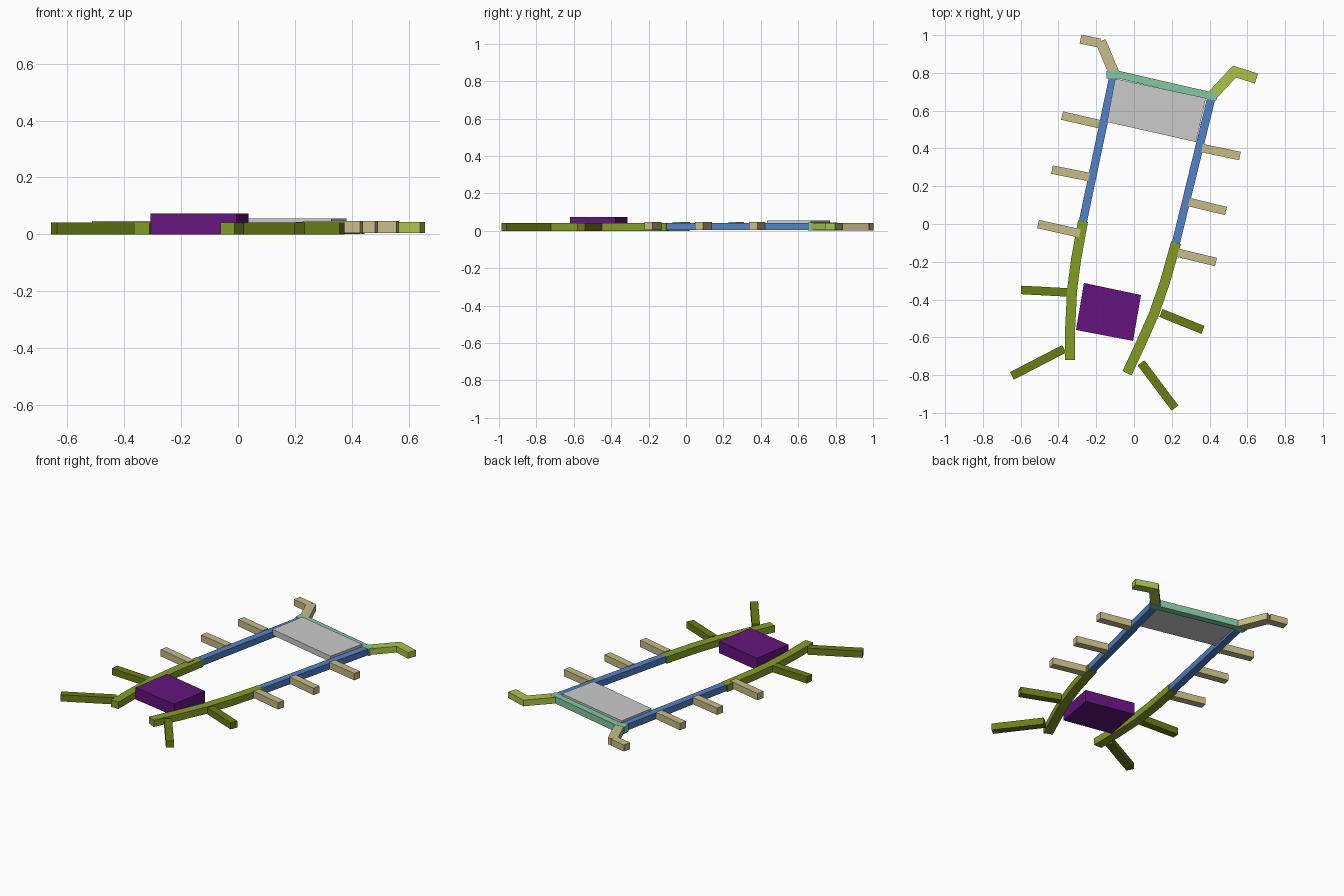
import bpy, bmesh
from mathutils import Vector

if "Cube" in bpy.data.objects:
    bpy.data.objects.remove(bpy.data.objects["Cube"])


def material(name, rgb):
    m = bpy.data.materials.new(name)
    m.diffuse_color = [(c / 255 / 12.92 if c < 11 else ((c / 255 + 0.055) / 1.055) ** 2.4) for c in rgb] + [1]
    m.use_nodes = True
    m.node_tree.nodes["Principled BSDF"].inputs["Base Color"].default_value = m.diffuse_color
    return m


BLUE = material("blue", (84, 130, 200))
OLIVE = material("olive", (132, 158, 36))
DARK = material("dark_olive", (106, 124, 20))
TAN = material("tan", (200, 188, 136))
TEAL = material("teal", (132, 200, 164))
LIME = material("lime", (172, 196, 76))
PURPLE = material("purple", (100, 20, 124))


def prism(name, outline, z0, z1, mat=None):
    """Extrude a flat outline from z0 to z1."""
    bm = bmesh.new()
    face = bm.faces.new([bm.verts.new((x, y, z0)) for x, y in outline])
    ext = bmesh.ops.extrude_face_region(bm, geom=[face])
    for v in ext["geom"]:
        if isinstance(v, bmesh.types.BMVert):
            v.co.z = z1
    bmesh.ops.recalc_face_normals(bm, faces=bm.faces)
    me = bpy.data.meshes.new(name)
    bm.to_mesh(me)
    bm.free()
    ob = bpy.data.objects.new(name, me)
    bpy.context.collection.objects.link(ob)
    if mat:
        me.materials.append(mat)
    return ob


def strip(name, path, width, z0, z1, mat):
    """Bar of constant width along a path, with mitred corners."""
    p = [Vector(q) for q in path]
    dirs = [(b - a).normalized() for a, b in zip(p, p[1:])]
    left, right = [], []
    for i, q in enumerate(p):
        a, b = dirs[max(i - 1, 0)], dirs[min(i, len(dirs) - 1)]
        t = (a + b).normalized()
        off = Vector((-t.y, t.x)) * (width / 2 / t.dot(a))
        left.append(q + off)
        right.append(q - off)
    return prism(name, left + right[::-1], z0, z1, mat)


# Long side rails and the curved rails that continue them
strip("side_rail_left", [(-.11, .78), (-.27, .015)], .043, .004, .043, BLUE)
strip("side_rail_right", [(.41, .67), (.222, -.10)], .043, .004, .043, BLUE)
strip("curved_rail_left", [(-.27, .015), (-.307, -.19), (-.328, -.35),
                           (-.338, -.555), (-.338, -.72)], .053, 0, .042, OLIVE)
strip("curved_rail_right", [(.222, -.10), (.164, -.307), (.106, -.475),
                            (.042, -.62), (-.037, -.79)], .053, 0, .042, OLIVE)

# Cross bar and the bent arms at its corners
strip("cross_bar", [(-.145, .79), (-.08, .79), (.39, .682), (.44, .672)], .04, .002, .044, TEAL)
strip("bent_arm_right", [(.418, .685), (.532, .807), (.648, .77)], .055, .005, .043, LIME)
strip("bent_arm_left", [(-.106, .80), (-.177, .968)], .056, .003, .043, TAN)
strip("bent_arm_left_tip", [(-.283, .979), (-.18, .957)], .048, .003, .043, TAN)

# Short side branches
branches = [((-.381, .574), (-.185, .529)), ((-.434, .288), (-.238, .249)),
            ((-.508, 0), (-.286, -.05)), ((.36, .402), (.561, .36)),
            ((.291, .116), (.487, .069)), ((.233, -.153), (.434, -.201))]
for i, path in enumerate(branches):
    strip(f"side_branch_{i + 1}", path, .045, .005, .047, TAN)

# Dark branches by the curved rails
dark = [((-.598, -.349), (-.355, -.362)), ((-.646, -.804), (-.37, -.661)),
        ((.143, -.471), (.365, -.561)), ((.037, -.735), (.217, -.974))]
for i, path in enumerate(dark):
    strip(f"dark_branch_{i + 1}", path, .045, 0, .041, DARK)

# Plate between the rails and the block at the open end
prism("plate", [(-.10, .77), (.381, .667), (.328, .434), (-.143, .54)], .02, .056)
prism("block", [(-.265, -.312), (.037, -.376), (-.005, -.619), (-.307, -.561)], 0, .073, PURPLE)
